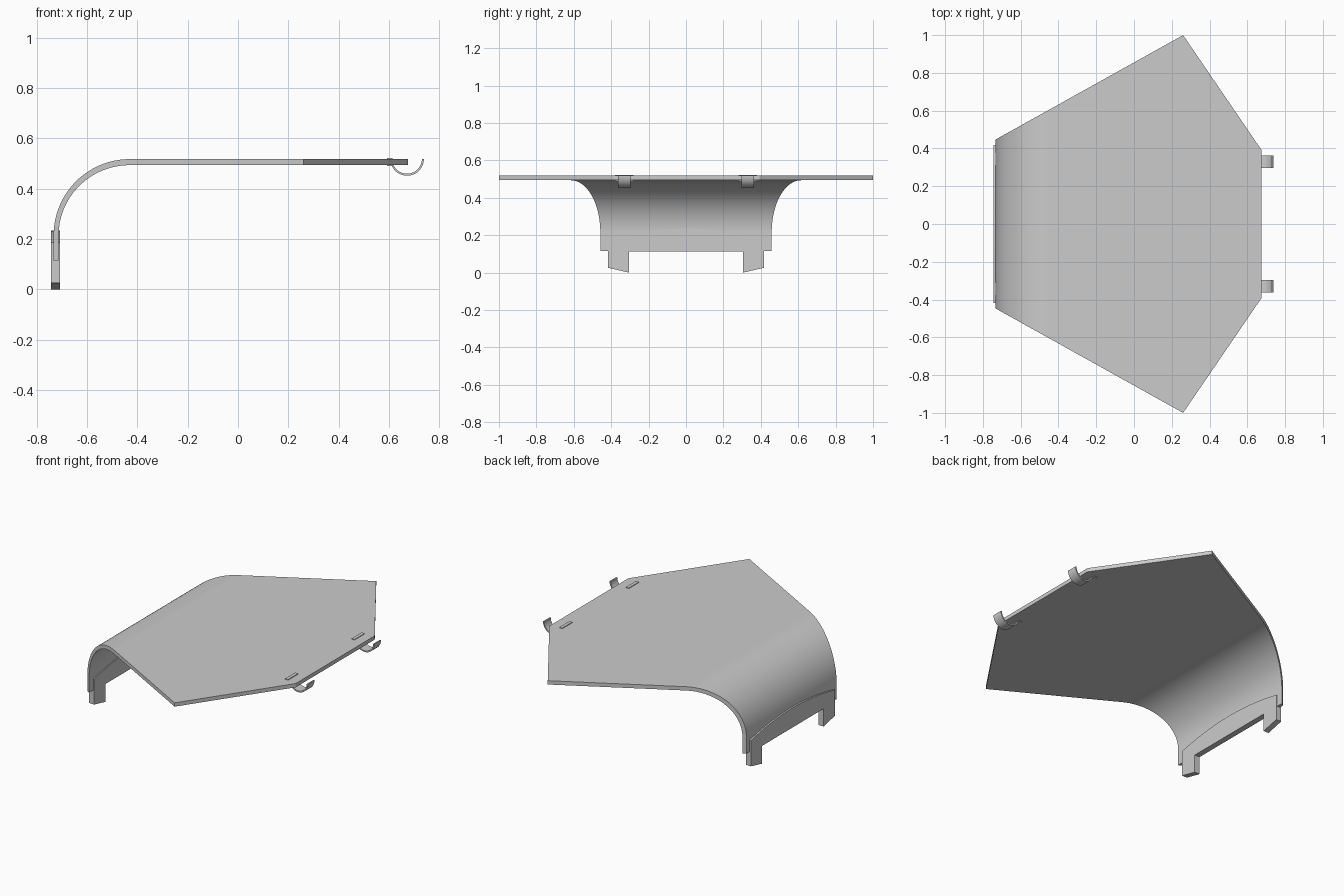
import bpy, bmesh, math

if "Cube" in bpy.data.objects:
    bpy.data.objects.remove(bpy.data.objects["Cube"])


def finish(bm, name):
    bmesh.ops.recalc_face_normals(bm, faces=bm.faces)
    me = bpy.data.meshes.new(name)
    bm.to_mesh(me)
    bm.free()
    ob = bpy.data.objects.new(name, me)
    bpy.context.collection.objects.link(ob)
    bpy.ops.object.select_all(action='DESELECT')
    ob.select_set(True)
    bpy.context.view_layer.objects.active = ob
    bpy.ops.object.shade_smooth_by_angle(angle=math.radians(30))
    return ob


def sweep(name, sections):
    """Skin a closed strip through matching four-point sections."""
    bm = bmesh.new()
    rings = [[bm.verts.new(p) for p in s] for s in sections]
    for a, b in zip(rings, rings[1:]):
        for i in range(4):
            j = (i + 1) % 4
            bm.faces.new((a[i], a[j], b[j], b[i]))
    bm.faces.new(rings[0])
    bm.faces.new(rings[-1])
    return finish(bm, name)


def half_width(x):
    """Hexagonal outline of the panel seen from above."""
    if x < 0.26:
        return 0.447 + (x + 0.733) / 0.993 * 0.553
    return 1.0 - (x - 0.26) / 0.415 * 0.608


# Panel: flat hexagonal sheet with one end rolled down
profile = [((-0.733, 0.115), (-0.713, 0.115))]
N = 32
for k in range(N + 1):
    t = math.pi / 2 * k / N
    c, s = math.cos(t), math.sin(t)
    profile.append(((-0.43 - 0.303 * c, 0.215 + 0.303 * s),
                    (-0.43 - 0.283 * c, 0.215 + 0.279 * s)))
profile += [((x, 0.518), (x, 0.494)) for x in (0.26, 0.675)]
sections = []
for (xo, zo), (xi, zi) in profile:
    wo, wi = half_width(xo), half_width(xi)
    sections.append([(xo, -wo, zo), (xo, wo, zo), (xi, wi, zi), (xi, -wi, zi)])
sweep("curved_panel", sections)

# End bracket: arched plate with two slanted feet, extruded through the panel
outline = [(0.417, 0.03), (0.305, 0.004), (0.305, 0.112),
           (-0.305, 0.112), (-0.305, 0.004), (-0.417, 0.03)]
outline = [(y, max(0.0, z - 0.004) if z < 0.1 else z) for y, z in outline]
for k in range(25):
    u = -1 + 2 * k / 24
    outline.append((0.417 * u, 0.235 - 0.048 * u * u))
bm = bmesh.new()
face = bm.faces.new([bm.verts.new((-0.743, y, z)) for y, z in outline])
res = bmesh.ops.extrude_face_region(bm, geom=[face], use_keep_orig=True)
for v in res["geom"]:
    if isinstance(v, bmesh.types.BMVert):
        v.co.x = -0.707
finish(bm, "end_bracket")

# Hooks: thin curved strips with a small tab showing on top of the panel
for side, label in ((-1, "front"), (1, "back")):
    y = 0.33 * side
    arc = []
    for k in range(25):
        t = math.pi * (1 + k / 24)
        c, s = math.cos(t), math.sin(t)
        arc.append([(0.672 + r * c, y + d, 0.519 + r * s)
                    for r, d in ((0.067, -0.033), (0.067, 0.033),
                                 (0.059, 0.033), (0.059, -0.033))])
    sweep(label + "_hook", arc)
    sweep(label + "_hook_tab",
          [[(x, y - 0.05, 0.49), (x, y + 0.05, 0.49),
            (x, y + 0.05, 0.522), (x, y - 0.05, 0.522)] for x in (0.593, 0.614)])
